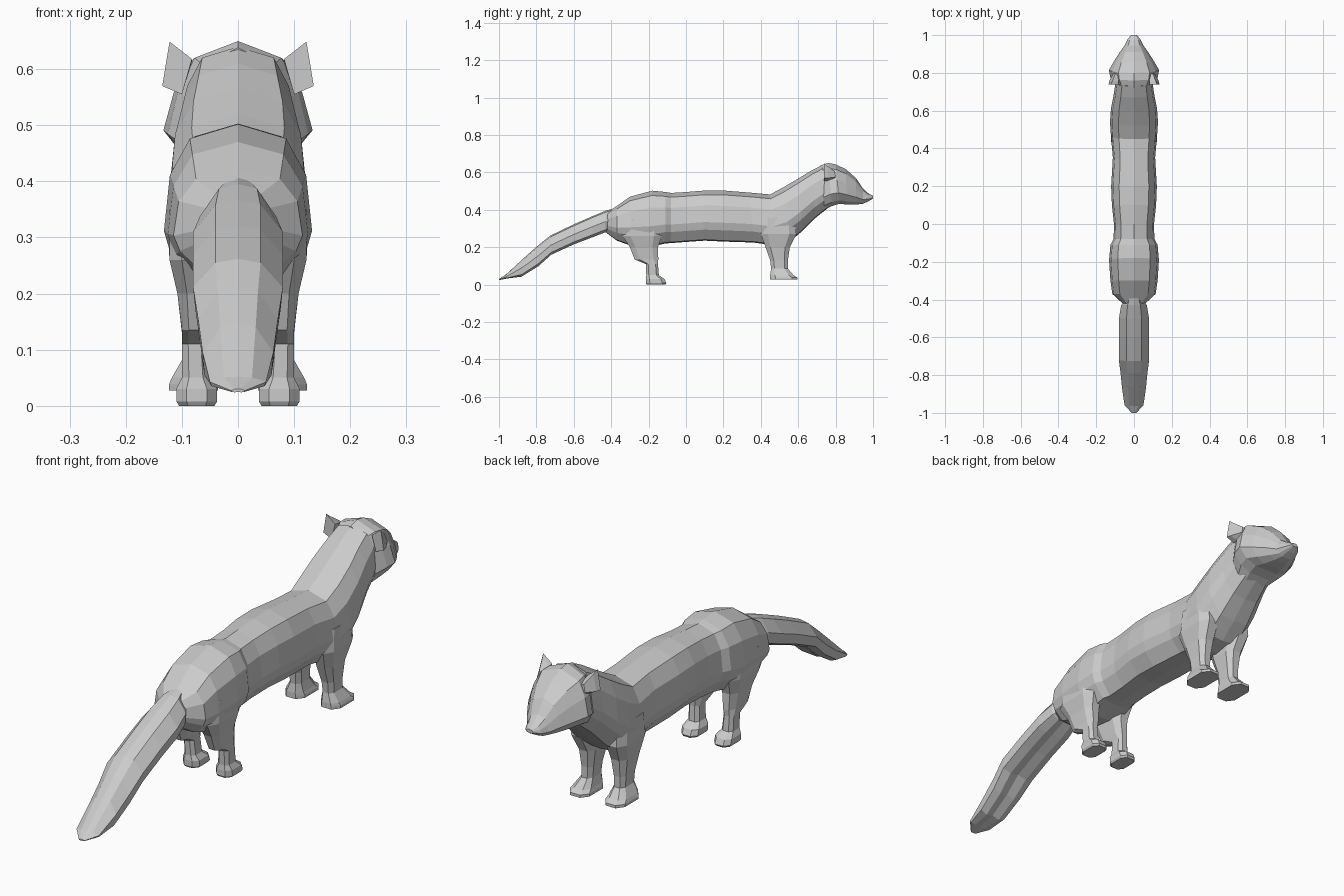
import bpy, bmesh

grey = bpy.data.materials.new("grey fur")
grey.diffuse_color = (0.6, 0.6, 0.6, 1)


def make(name, rings):
    """Skin a list of equal closed rings, capping both ends."""
    bm = bmesh.new()
    loops = [[bm.verts.new(p) for p in ring] for ring in rings]
    n = len(loops[0])
    for a, b in zip(loops, loops[1:]):
        for i in range(n):
            j = (i + 1) % n
            bm.faces.new((a[i], a[j], b[j], b[i]))
    bm.faces.new(loops[0])
    bm.faces.new(loops[-1])
    bmesh.ops.recalc_face_normals(bm, faces=bm.faces)
    me = bpy.data.meshes.new(name)
    bm.to_mesh(me)
    bm.free()
    me.materials.append(grey)
    ob = bpy.data.objects.new(name, me)
    bpy.context.collection.objects.link(ob)
    return ob


def slices(stations, half):
    """Rings from (top y, top z, bottom y, bottom z, half width) and a half outline."""
    outline = half + [(-u, t) for u, t in reversed(half) if u > 0]
    return [[(u * w, yb + (yt - yb) * t, zb + (zt - zb) * t) for u, t in outline]
            for yt, zt, yb, zb, w in stations]


def mirrored(name, rings):
    for side, s in (("right", 1), ("left", -1)):
        make(f"{side}_{name}", [[(s * x, y, z) for x, y, z in r] for r in rings])


# Trunk and neck: rump, back, shoulders, tilted neck
trunk = [(-.43, .38, -.43, .28, .05), (-.37, .42, -.37, .235, .115),
         (-.30, .47, -.30, .21, .125), (-.18, .502, -.20, .20, .132),
         (-.11, .495, -.11, .22, .125), (-.08, .49, -.08, .222, .108),
         (0, .495, 0, .228, .106), (.10, .503, .10, .235, .117),
         (.20, .503, .20, .23, .121), (.34, .492, .36, .225, .112),
         (.45, .482, .47, .21, .122), (.52, .52, .55, .225, .127),
         (.60, .567, .62, .285, .122), (.67, .61, .69, .355, .108),
         (.73, .64, .76, .41, .098)]
body_half = [(0, 1), (.65, .915), (.92, .7), (1, .37), (.9, .22), (.55, .02), (0, 0)]
make("body", slices(trunk, body_half))

# Head with wide cheeks and a short muzzle
head = [(.72, .638, .74, .40, .10), (.76, .65, .78, .42, .125),
        (.80, .643, .82, .432, .133), (.855, .617, .86, .428, .108),
        (.91, .568, .91, .428, .075), (.945, .515, .945, .432, .05),
        (.975, .488, .975, .445, .036), (1, .475, 1, .46, .016)]
head_half = [(0, 1), (.62, .87), (.86, .6), (1, .28), (.75, .09), (.4, 0), (0, 0)]
make("head", slices(head, head_half))

# Tail drooping to a flat tip
tail = [(-.36, .415, -.38, .30, .03), (-.43, .395, -.43, .28, .068),
        (-.50, .366, -.50, .253, .08), (-.60, .322, -.60, .215, .08),
        (-.725, .262, -.72, .16, .08), (-.79, .21, -.79, .098, .071),
        (-.86, .148, -.88, .042, .063), (-.965, .052, -.955, .033, .05),
        (-1, .03, -1, .024, .012)]
tail_half = [(0, 1), (.5, .93), (1, .5), (.95, .12), (.5, .0), (0, .08)]
make("tail", slices(tail, tail_half))


def leg_rings(levels):
    """Chamfered boxes from (z, back y, front y, inner x, outer x)."""
    rings = []
    for z, y0, y1, x0, x1 in levels:
        cx, cy = (x1 - x0) * .25, (y1 - y0) * .2
        rings.append([(x0 + cx, y0, z), (x1 - cx, y0, z), (x1, y0 + cy, z), (x1, y1 - cy, z),
                      (x1 - cx, y1, z), (x0 + cx, y1, z), (x0, y1 - cy, z), (x0, y0 + cy, z)])
    return rings


# Legs with paws
mirrored("front_leg", leg_rings([
    (.36, .41, .58, .04, .12), (.27, .40, .59, .035, .123), (.20, .425, .555, .035, .108),
    (.13, .45, .545, .045, .10), (.085, .455, .545, .048, .098), (.05, .45, .575, .04, .118),
    (.038, .45, .595, .036, .123), (.027, .45, .595, .036, .123)]))
mirrored("hind_leg", leg_rings([
    (.35, -.33, -.13, .04, .122), (.26, -.34, -.13, .035, .122), (.20, -.30, -.15, .04, .108),
    (.135, -.275, -.148, .05, .10), (.11, -.215, -.15, .055, .10), (.05, -.212, -.145, .05, .10),
    (.03, -.215, -.115, .037, .11), (.008, -.215, -.105, .037, .11), (0, -.21, -.11, .042, .105)]))

# Ears: upright plate behind, tapering forward into the head
mirrored("ear", [
    [(.082, .738, .618), (.122, .738, .649), (.135, .738, .57), (.10, .738, .555)],
    [(.082, .755, .615), (.115, .755, .635), (.13, .76, .57), (.10, .76, .555)],
    [(.085, .795, .60), (.10, .795, .605), (.108, .80, .575), (.09, .80, .56)]])
